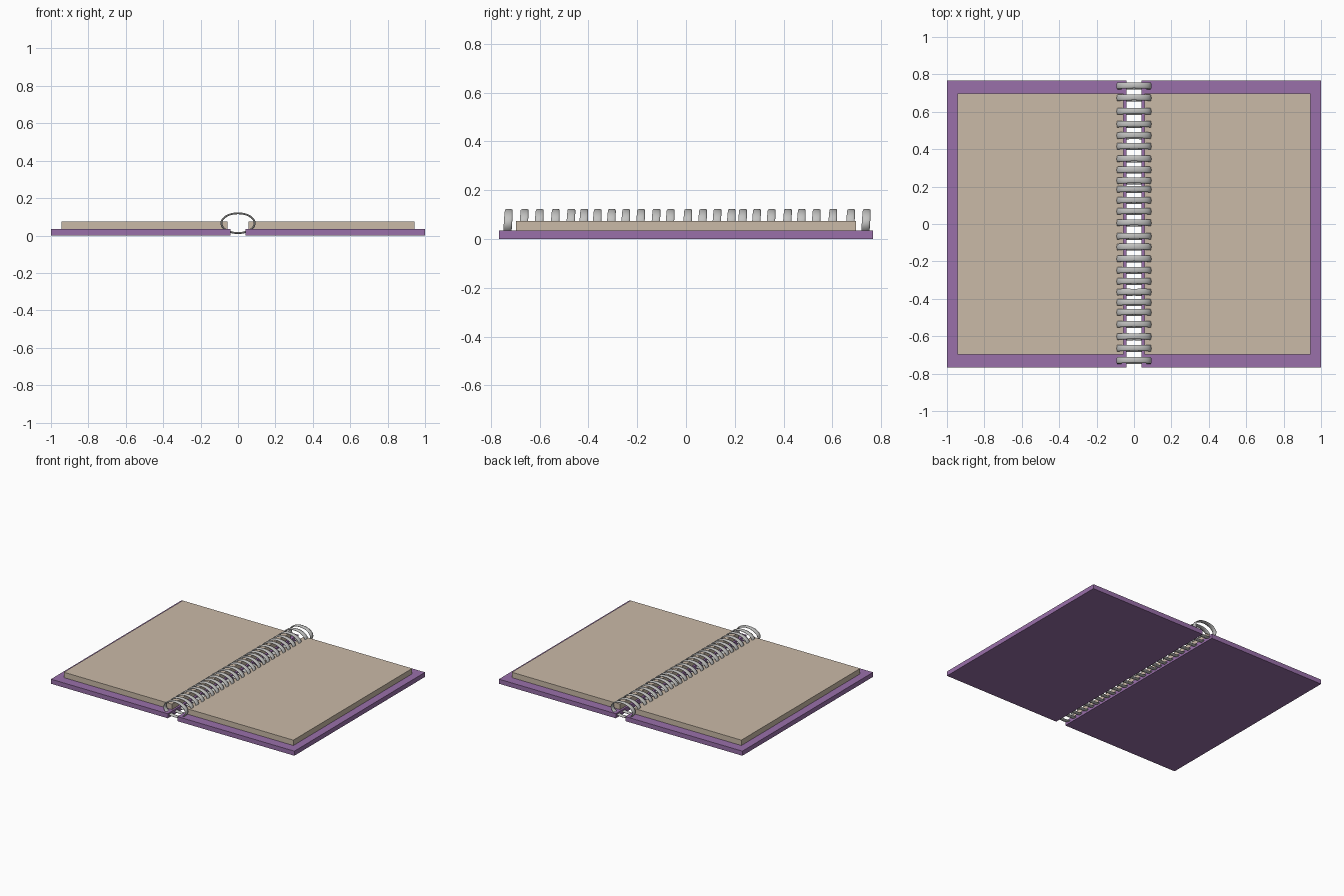
import bpy, bmesh
from math import sin, cos, tau

cube = bpy.data.objects.get("Cube")
if cube:
    bpy.data.objects.remove(cube, do_unlink=True)


def material(name, rgb, metallic=0.0):
    mat = bpy.data.materials.new(name)
    mat.use_nodes = True
    mat.diffuse_color = (*rgb, 1)
    shader = mat.node_tree.nodes["Principled BSDF"]
    shader.inputs["Base Color"].default_value = (*rgb, 1)
    shader.inputs["Roughness"].default_value = 0.6
    return mat


purple = material("purple_cover", (0.32, 0.16, 0.40))
paper = material("cream_paper", (0.59, 0.49, 0.39))
metal = material("grey_metal", (0.55, 0.55, 0.54))


def add_object(name, mesh):
    obj = bpy.data.objects.new(name, mesh)
    bpy.context.collection.objects.link(obj)
    return obj


def box(name, low, high, mat):
    bm = bmesh.new()
    bmesh.ops.create_cube(bm, size=1)
    for v in bm.verts:
        v.co = [(a + b) / 2 + c * (b - a) for a, b, c in zip(low, high, v.co)]
    mesh = bpy.data.meshes.new(name)
    bm.to_mesh(mesh)
    bm.free()
    mesh.materials.append(mat)
    return add_object(name, mesh)


def ring_mesh(segments=32, sides=10):
    """Oval loop of flattened wire, leaning slightly backwards."""
    bm = bmesh.new()
    loops = []
    for i in range(segments):
        a = tau * i / segments
        half_width = 0.016 + 0.002 * abs(cos(a))
        loop = []
        for j in range(sides):
            b = tau * j / sides
            r = 0.005 * cos(b)
            z = (0.053 + r) * sin(a)
            loop.append(bm.verts.new(((0.089 + r) * cos(a),
                                      half_width * sin(b) + 0.06 * z, z)))
        loops.append(loop)
    for i in range(segments):
        p, q = loops[i], loops[(i + 1) % segments]
        for j in range(sides):
            k = (j + 1) % sides
            bm.faces.new((p[j], q[j], q[k], p[k])).smooth = True
    bmesh.ops.recalc_face_normals(bm, faces=bm.faces)
    mesh = bpy.data.meshes.new("binding_ring")
    bm.to_mesh(mesh)
    bm.free()
    mesh.materials.append(metal)
    return mesh


# Covers and page blocks, mirrored about the spine
for side, s in (("left", 1), ("right", -1)):
    def span(inner, outer):
        return sorted((s * inner, s * outer))
    x0, x1 = span(0.04, 1.0)
    box(side + "_cover", (x0, -0.767, 0), (x1, 0.767, 0.034), purple)
    x0, x1 = span(0.055, 0.943)
    box(side + "_pages", (x0, -0.697, 0.034), (x1, 0.697, 0.074), paper)

# Unevenly spaced binding rings
ring = ring_mesh()
positions = (-0.73, -0.665, -0.603, -0.537, -0.473, -0.42, -0.365, -0.307,
             -0.248, -0.187, -0.124, -0.066, 0.006, 0.067, 0.126, 0.185,
             0.231, 0.288, 0.348, 0.415, 0.472, 0.533, 0.601, 0.674, 0.738)
for n, y in enumerate(positions):
    add_object(f"binding_ring_{n + 1}", ring).location = (0, y, 0.066)
